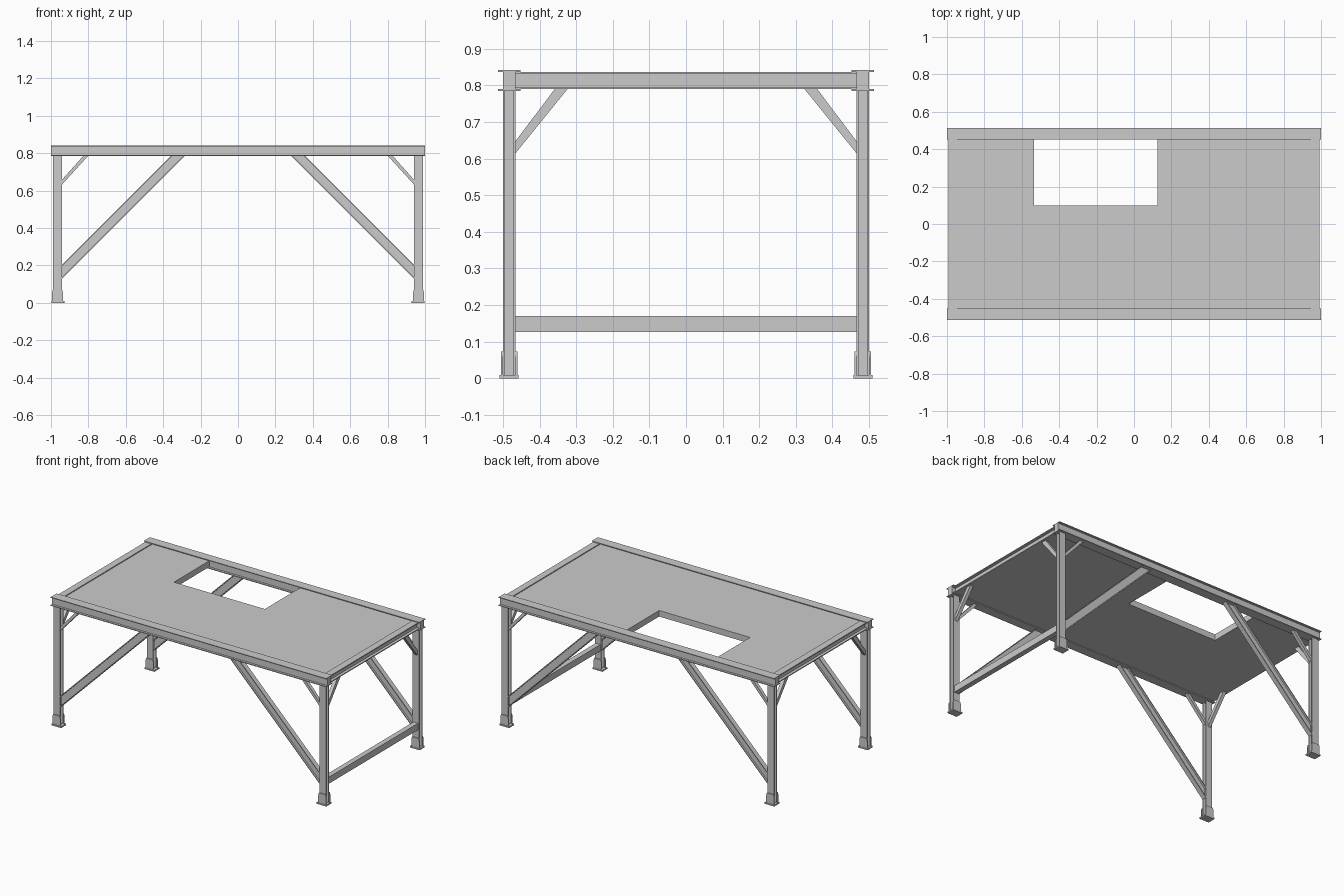
import bpy
import bmesh

cube = bpy.data.objects.get("Cube")
if cube:
    bpy.data.objects.remove(cube, do_unlink=True)

steel = bpy.data.materials.new("light_grey_steel")
steel.use_nodes = True
GREY = (0.6, 0.6, 0.6, 1)
steel.diffuse_color = GREY
steel.node_tree.nodes["Principled BSDF"].inputs["Base Color"].default_value = GREY

PLACE = {
    "x": lambda a, b, d: (d, a, b),
    "y": lambda a, b, d: (a, d, b),
    "z": lambda a, b, d: (a, b, d),
}


def prism(bm, outline, axis, lo, hi):
    """Extrude a flat outline along an axis from lo to hi."""
    place = PLACE[axis]
    ends = [[bm.verts.new(place(a, b, d)) for a, b in outline] for d in (lo, hi)]
    n = len(outline)
    bm.faces.new(ends[0])
    bm.faces.new(ends[1][::-1])
    for i in range(n):
        j = (i + 1) % n
        bm.faces.new((ends[0][i], ends[0][j], ends[1][j], ends[1][i]))


def box(bm, x, y, z):
    prism(bm, [(x[0], y[0]), (x[1], y[0]), (x[1], y[1]), (x[0], y[1])], "z", *z)


def finish(name, bm, sx=1, sy=1):
    """Turn the part into an object, reflected to the chosen corner."""
    for v in bm.verts:
        v.co.x *= sx
        v.co.y *= sy
    bmesh.ops.recalc_face_normals(bm, faces=bm.faces[:])
    mesh = bpy.data.meshes.new(name)
    bm.to_mesh(mesh)
    bm.free()
    mesh.materials.append(steel)
    bpy.context.collection.objects.link(bpy.data.objects.new(name, mesh))


def i_profile(cu, cv, width, height, web, flange):
    """I-shaped outline with flanges at the top and bottom of v."""
    w, h, t = width / 2, height / 2, web / 2
    right = [(w, -h), (w, flange - h), (t, flange - h),
             (t, h - flange), (w, h - flange), (w, h)]
    full = right + [(-u, v) for u, v in reversed(right)]
    return [(cu + u, cv + v) for u, v in full]


def strut(bm, leg, low, high, near, far, top, axis, lo, hi):
    """Sloping bar cut vertically at the leg and level under the beam."""
    prism(bm, [(leg, low), (leg, high), (far, top), (near, top)], axis, lo, hi)


LEG_X, SIDE_Y = 0.965, 0.483
UNDER = 0.787

# Deck with a rectangular opening against the back beam
bm = bmesh.new()
deck = [(-0.96, -0.467), (0.96, -0.467), (0.96, 0.467), (0.125, 0.467),
        (0.125, 0.10), (-0.535, 0.10), (-0.535, 0.467), (-0.96, 0.467)]
prism(bm, deck, "z", 0.79, 0.83)
finish("deck", bm)

# Long side beams
for sy, side in ((-1, "front"), (1, "back")):
    bm = bmesh.new()
    prism(bm, i_profile(SIDE_Y, 0.8135, 0.062, 0.057, 0.033, 0.005), "x", -1, 1)
    finish(side + "_beam", bm, 1, sy)

for sx, end in ((-1, "right"), (1, "left")):
    # Cross beams at the two ends
    bm = bmesh.new()
    prism(bm, i_profile(0.968, 0.8135, 0.045, 0.047, 0.008, 0.006), "y", -0.467, 0.467)
    finish(end + "_end_beam", bm, sx)

    for sy, side in ((-1, "front"), (1, "back")):
        tag = side + "_" + end

        # Leg with an H section
        bm = bmesh.new()
        prism(bm, i_profile(LEG_X, SIDE_Y, 0.046, 0.034, 0.008, 0.005), "z", 0.008, UNDER)
        finish(tag + "_leg", bm, sx, sy)

        # Base plate with two tapered shoe plates
        bm = bmesh.new()
        box(bm, (0.927, 0.998), (0.457, 0.51), (0, 0.009))
        shoe = [(0.936, 0.009), (0.994, 0.009), (0.994, 0.055),
                (0.989, 0.073), (0.941, 0.073), (0.936, 0.055)]
        prism(bm, shoe, "y", 0.5, 0.506)
        prism(bm, shoe, "y", 0.46, 0.466)
        finish(tag + "_foot", bm, sx, sy)

        # Long diagonal brace: web with an upper and a lower flange
        bm = bmesh.new()
        strut(bm, 0.943, 0.135, 0.195, 0.29, 0.35, UNDER, "y", 0.479, 0.487)
        strut(bm, 0.943, 0.128, 0.136, 0.282, 0.29, UNDER, "y", 0.467, 0.499)
        strut(bm, 0.943, 0.194, 0.202, 0.349, 0.357, UNDER, "y", 0.467, 0.499)
        finish(tag + "_long_brace", bm, sx, sy)

        # Short knee braces along and across the frame
        bm = bmesh.new()
        strut(bm, 0.943, 0.63, 0.656, 0.80, 0.826, UNDER, "y", 0.472, 0.494)
        finish(tag + "_side_knee", bm, sx, sy)
        bm = bmesh.new()
        strut(bm, 0.468, 0.612, 0.645, 0.323, 0.358, 0.791, "x", 0.955, 0.977)
        finish(tag + "_end_knee", bm, sx, sy)

# Low tie between one pair of legs
bm = bmesh.new()
box(bm, (0.948, 0.982), (-0.467, 0.467), (0.127, 0.17))
finish("low_tie", bm)
